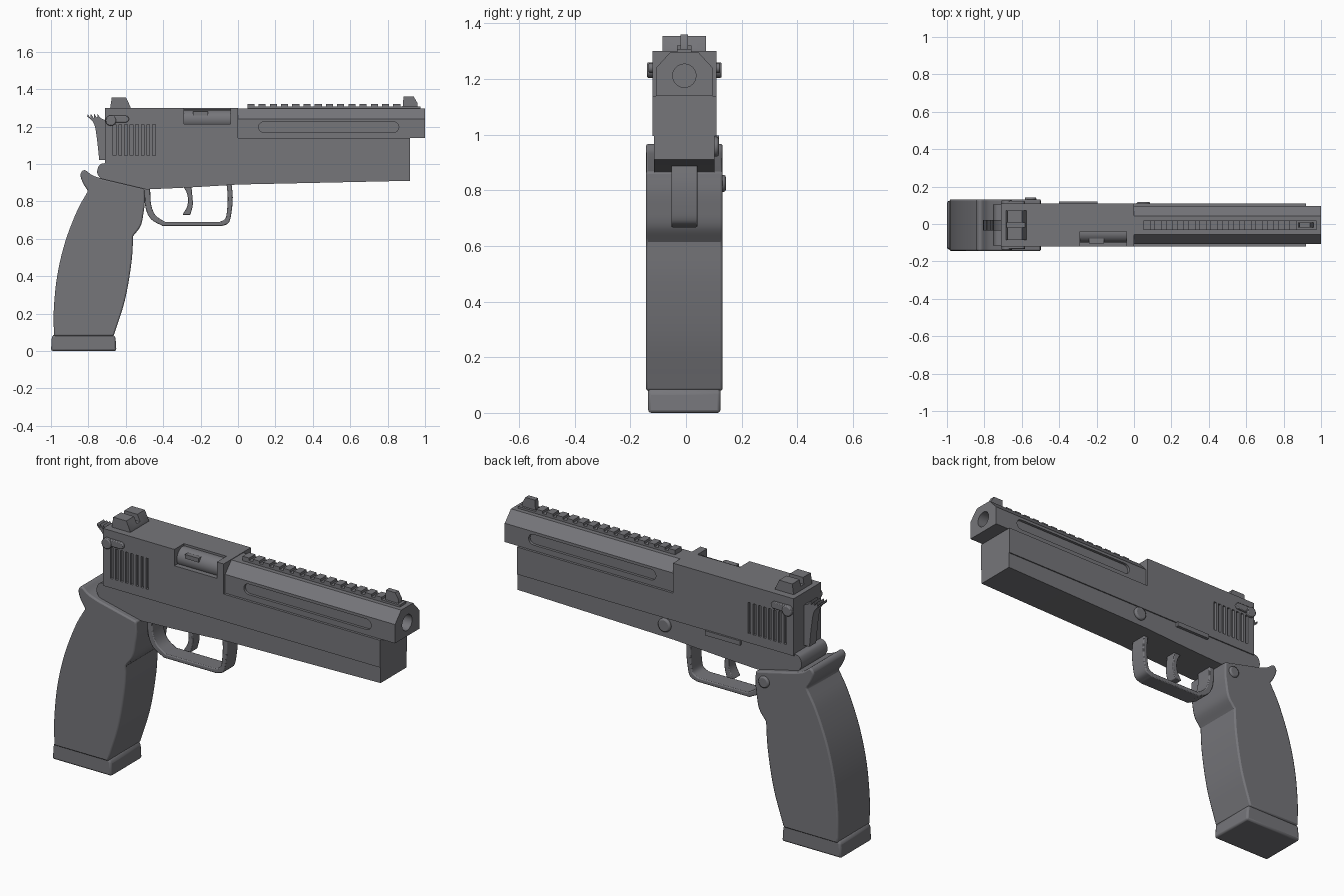
import bpy, bmesh, math
from mathutils import Vector

if "Cube" in bpy.data.objects:
    bpy.data.objects.remove(bpy.data.objects["Cube"])

YC = -0.006  # centre plane of the body
steel = bpy.data.materials.new("gunmetal grey")
steel.diffuse_color = (0.18, 0.18, 0.195, 1)
steel.use_nodes = True
steel.node_tree.nodes["Principled BSDF"].inputs["Base Color"].default_value = steel.diffuse_color


def finish(name, bm, bevel=0.0, segs=2):
    bmesh.ops.recalc_face_normals(bm, faces=bm.faces)
    me = bpy.data.meshes.new(name)
    bm.to_mesh(me)
    bm.free()
    ob = bpy.data.objects.new(name, me)
    bpy.context.collection.objects.link(ob)
    me.materials.append(steel)
    if bevel:
        m = ob.modifiers.new("bevel", 'BEVEL')
        m.width, m.segments, m.limit_method = bevel, segs, 'ANGLE'
        m.angle_limit = math.radians(40)
    return ob


def add_prism(bm, pts, a, b, axis='y'):
    """Extrude a profile: (x, z) along y, or (y, z) along x."""
    def place(p, t):
        return (p[0], t, p[1]) if axis == 'y' else (t, p[0], p[1])
    lo = [bm.verts.new(place(p, a)) for p in pts]
    hi = [bm.verts.new(place(p, b)) for p in pts]
    bm.faces.new(lo)
    bm.faces.new(hi[::-1])
    n = len(pts)
    for i in range(n):
        j = (i + 1) % n
        bm.faces.new((lo[i], hi[i], hi[j], lo[j]))


def prism(name, pts, a, b, axis='y', bevel=0.0, segs=2):
    bm = bmesh.new()
    add_prism(bm, pts, a, b, axis)
    return finish(name, bm, bevel, segs)


def rect(x0, x1, z0, z1):
    return [(x0, z0), (x1, z0), (x1, z1), (x0, z1)]


def circle(x, z, r, n=24):
    return [(x + r * math.cos(2 * math.pi * i / n),
             z + r * math.sin(2 * math.pi * i / n)) for i in range(n)]


def stadium(x0, x1, z, r, n=8):
    out = []
    for cx, start in ((x1 - r, -math.pi / 2), (x0 + r, math.pi / 2)):
        for i in range(n + 1):
            t = start + math.pi * i / n
            out.append((cx + r * math.cos(t), z + r * math.sin(t)))
    return out


def spline(pts, n=5):
    """Smooth open curve through the points."""
    v = [Vector(p) for p in pts]
    v = [2 * v[0] - v[1]] + v + [2 * v[-1] - v[-2]]
    out = []
    for i in range(1, len(v) - 2):
        a, b, c, d = v[i - 1:i + 3]
        for k in range(n):
            t = k / n
            out.append(tuple(0.5 * (2 * b + (c - a) * t + (2 * a - 5 * b + 4 * c - d) * t * t
                                    + (3 * b - a - 3 * c + d) * t ** 3)))
    return out + [tuple(v[-2])]


def cut(ob, cutter):
    m = ob.modifiers.new("cut", 'BOOLEAN')
    m.operation, m.solver, m.object = 'DIFFERENCE', 'EXACT', cutter
    bpy.context.view_layer.objects.active = ob
    bpy.ops.object.modifier_apply(modifier=m.name)
    bpy.data.objects.remove(cutter)


# Main slide body with the long front shelf
body = prism("slide_body", [(-0.71, 0.995), (0.92, 0.995), (0.92, 1.14), (0, 1.14),
                            (0, 1.3), (-0.71, 1.3)], YC - 0.115, YC + 0.115)
cut(body, prism("port_cutter", rect(-0.29, -0.04, 1.213, 1.35), -0.2, -0.04))
bm = bmesh.new()
for i in range(8):  # grip serrations on both sides
    x = -0.667 + i * 0.03
    for s in (-1, 1):
        ya, yb = sorted((YC + s * 0.102, YC + s * 0.15))
        add_prism(bm, rect(x, x + 0.015, 1.045, 1.21), ya, yb)
cut(body, finish("serration_cutter", bm))

# Chamber seen through the ejection port
prism("chamber", circle(-0.048, 1.238, 0.052), -0.295, -0.035, 'x')
prism("extractor", rect(-0.24, -0.16, 1.258, 1.28), -0.103, -0.07)

# Chamfered front slide with bore and side grooves
half = [(0.102, 1.14), (0.102, 1.24), (0.05, 1.297)]
octa = [(YC + y, z) for y, z in half] + [(YC - y, z) for y, z in half[::-1]]
front = prism("front_slide", octa, -0.02, 1.0, 'x')
cut(front, prism("bore_cutter", circle(YC, 1.212, 0.042), 0.75, 1.1, 'x'))
bm = bmesh.new()
for s in (-1, 1):
    ya, yb = sorted((YC + s * 0.088, YC + s * 0.15))
    add_prism(bm, stadium(0.11, 0.86, 1.197, 0.028), ya, yb)
cut(front, finish("groove_cutter", bm))

# Lower frame with rounded tail
tail = spline([(-0.71, 1.005), (-0.74, 0.995), (-0.753, 0.955), (-0.735, 0.92)])
belly = spline([(-0.49, 0.864), (-0.25, 0.875), (0, 0.89)])
prism("lower_frame", tail + belly + [(0.92, 0.91), (0.92, 1.0)], YC - 0.109, YC + 0.109)

# Grip and its base plate
tang = spline([(-0.725, 0.92), (-0.78, 0.94), (-0.82, 0.967), (-0.842, 0.945),
               (-0.83, 0.9), (-0.802, 0.855)])
back = spline([(-0.802, 0.855), (-0.86, 0.75), (-0.925, 0.58), (-0.967, 0.4),
               (-0.985, 0.22), (-0.984, 0.08)])
strap = spline([(-0.665, 0.08), (-0.605, 0.27), (-0.57, 0.47), (-0.56, 0.615)])
neck = spline([(-0.56, 0.615), (-0.52, 0.67), (-0.505, 0.74), (-0.498, 0.8), (-0.5, 0.867)])
prism("grip", tang + back[1:] + strap + neck[1:], YC - 0.138, YC + 0.138, bevel=0.008)
prism("grip_base", [(-1.0, 0), (-0.65, 0), (-0.655, 0.075), (-0.67, 0.09), (-0.98, 0.09),
                    (-0.995, 0.08)], YC - 0.13, YC + 0.13, bevel=0.012)

# Trigger guard swept as a closed band
outer = spline([(-0.5, 0.88), (-0.495, 0.77), (-0.465, 0.705), (-0.4, 0.667)]) + \
    spline([(-0.09, 0.667), (-0.05, 0.685), (-0.035, 0.74), (-0.028, 0.82), (-0.035, 0.9)])
inner = spline([(-0.47, 0.88), (-0.465, 0.785), (-0.44, 0.725), (-0.39, 0.69)]) + \
    spline([(-0.1, 0.69), (-0.07, 0.705), (-0.06, 0.74), (-0.055, 0.82), (-0.062, 0.9)])
prism("trigger_guard", outer + inner[::-1], YC - 0.047, YC + 0.047, bevel=0.005)

# Curved trigger
prism("trigger", spline([(-0.3, 0.89), (-0.272, 0.84), (-0.27, 0.78), (-0.297, 0.727)]) +
      spline([(-0.255, 0.727), (-0.242, 0.78), (-0.245, 0.84), (-0.25, 0.89)]),
      YC - 0.03, YC + 0.03, bevel=0.004)

# Hammer with a toothed spur
teeth = []
for i in range(4):
    x = -0.735 - i * 0.018
    teeth += [(x, 1.245), (x - 0.016, 1.268)]
prism("hammer", [(-0.7, 1.02), (-0.7, 1.23)] + teeth +
      spline([(-0.806, 1.255), (-0.77, 1.215), (-0.755, 1.14), (-0.742, 1.02)]),
      YC - 0.028, YC + 0.028)

# Top rail with cross teeth
prism("rail_base", rect(0.05, 0.975, 1.29, 1.308), YC - 0.026, YC + 0.026)
bm = bmesh.new()
for i in range(14):
    x = 0.05 + i * 0.06
    add_prism(bm, rect(x, x + 0.038, 1.3, 1.321), YC - 0.026, YC + 0.026)
finish("rail_teeth", bm)

# Sights
prism("front_sight", [(0.88, 1.3), (0.96, 1.3), (0.96, 1.325), (0.94, 1.36), (0.885, 1.36)],
      YC - 0.014, YC + 0.014)
sight = prism("rear_sight", [(-0.685, 1.29), (-0.575, 1.29), (-0.575, 1.305), (-0.598, 1.355),
                             (-0.675, 1.355)], YC - 0.079, YC + 0.077)
cut(sight, prism("notch_cutter", rect(-0.75, -0.5, 1.32, 1.4), YC - 0.014, YC + 0.014))

# Safety levers, mirrored
for s, side in ((-1, "right"), (1, "left")):
    ya, yb = sorted((YC + s * 0.105, YC + s * 0.134))
    prism(side + "_safety_pivot", circle(-0.68, 1.232, 0.028), ya, yb, bevel=0.005)
    ya, yb = sorted((YC + s * 0.105, YC + s * 0.128))
    prism(side + "_safety_lever", stadium(-0.69, -0.583, 1.24, 0.018), ya, yb, bevel=0.004)

# Left side pins and slide catch
prism("frame_pin", circle(0.05, 0.957, 0.036), 0.09, 0.118, bevel=0.008)
prism("grip_pin", circle(-0.553, 0.825, 0.031), 0.11, 0.143, bevel=0.008)
prism("slide_catch", rect(-0.4, -0.195, 0.972, 0.997), 0.09, 0.119)

# Smooth curves, keep hard edges
bpy.ops.object.select_all(action='DESELECT')
for ob in bpy.context.scene.objects:
    ob.select_set(True)
    bpy.context.view_layer.objects.active = ob
bpy.ops.object.shade_smooth_by_angle(angle=math.radians(32))
